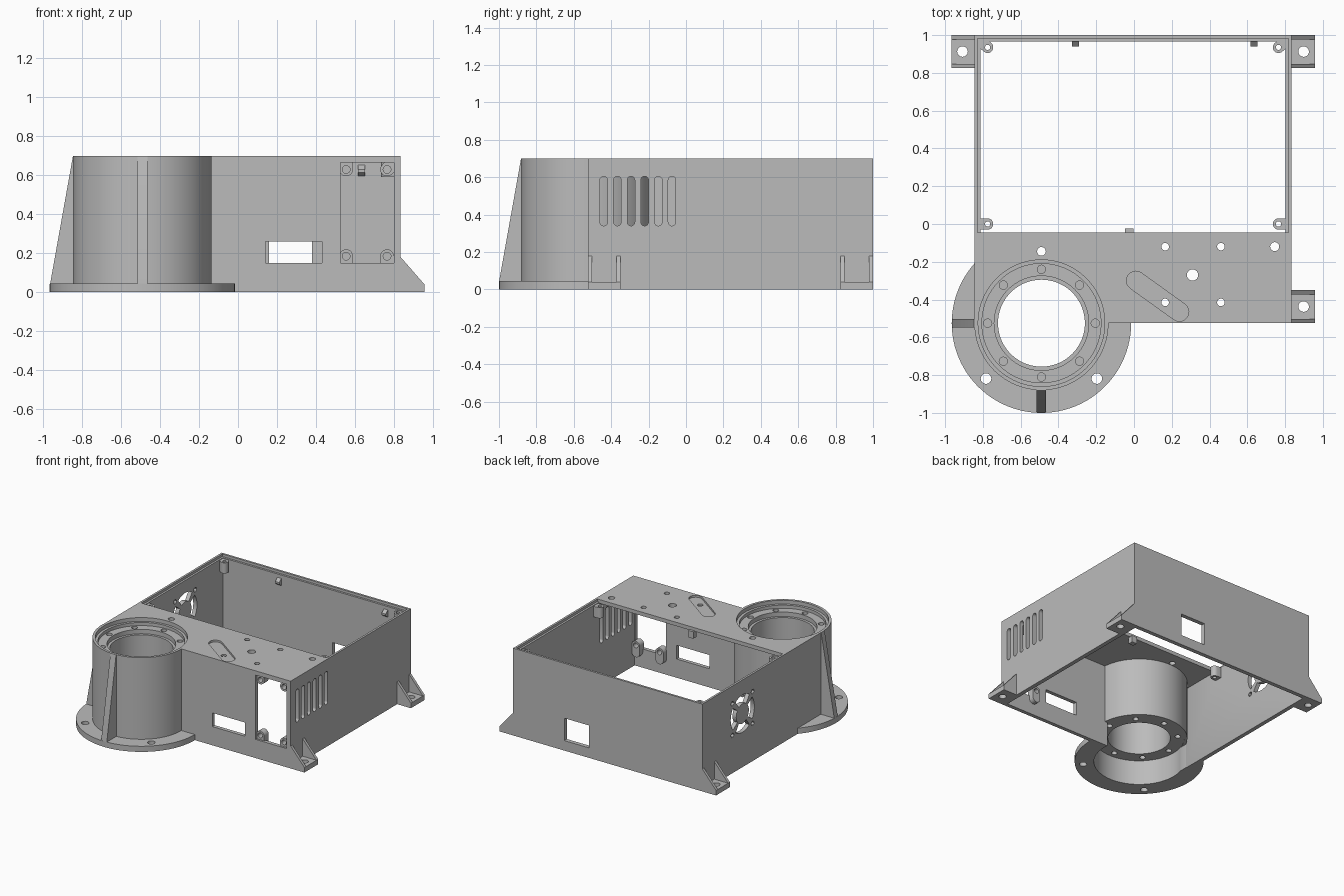
import bpy, bmesh, math
from math import cos, sin, pi, atan2

cube = bpy.data.objects.get("Cube")
if cube:
    bpy.data.objects.remove(cube, do_unlink=True)

grey = bpy.data.materials.new("matte grey")
grey.use_nodes = True
GREY = (0.5, 0.5, 0.5, 1)
grey.diffuse_color = GREY
grey.node_tree.nodes["Principled BSDF"].inputs["Base Color"].default_value = GREY


# ---- profiles ----
def circle(u, v, r, n=24):
    return [(u + r * cos(2 * pi * i / n), v + r * sin(2 * pi * i / n)) for i in range(n)]


def rect(u0, u1, v0, v1):
    return [(u0, v0), (u1, v0), (u1, v1), (u0, v1)]


def stadium(a, b, r, n=10):
    t = atan2(b[1] - a[1], b[0] - a[0])
    pts = []
    for c, start in ((b, t - pi / 2), (a, t + pi / 2)):
        pts += [(c[0] + r * cos(start + pi * i / n), c[1] + r * sin(start + pi * i / n))
                for i in range(n + 1)]
    return pts


def sector(u, v, r0, r1, a0, a1, n=10):
    angles = [a0 + (a1 - a0) * i / n for i in range(n + 1)]
    return ([(u + r1 * cos(a), v + r1 * sin(a)) for a in angles]
            + [(u + r0 * cos(a), v + r0 * sin(a)) for a in reversed(angles)])


# ---- solids ----
def prism(name, pts, axis, a, b):
    """Extrude a profile along an axis from a to b."""
    place = {"x": lambda p, w: (w, p[0], p[1]),
             "y": lambda p, w: (p[0], w, p[1]),
             "z": lambda p, w: (p[0], p[1], w)}[axis]
    bm = bmesh.new()
    low = [bm.verts.new(place(p, a)) for p in pts]
    high = [bm.verts.new(place(p, b)) for p in pts]
    bm.faces.new(low)
    bm.faces.new(high)
    for i in range(len(pts)):
        j = (i + 1) % len(pts)
        bm.faces.new((low[i], low[j], high[j], high[i]))
    bmesh.ops.recalc_face_normals(bm, faces=bm.faces)
    me = bpy.data.meshes.new(name)
    bm.to_mesh(me)
    bm.free()
    me.materials.append(grey)
    ob = bpy.data.objects.new(name, me)
    bpy.context.collection.objects.link(ob)
    return ob


def cut(ob, pts, axis, a, b):
    cutter = prism("cutter", pts, axis, a, b)
    cutter.hide_render = True
    mod = ob.modifiers.new("cut", "BOOLEAN")
    mod.operation = "DIFFERENCE"
    mod.solver = "EXACT"
    mod.object = cutter
    bpy.context.view_layer.objects.active = ob
    bpy.ops.object.modifier_apply(modifier=mod.name)
    bpy.data.objects.remove(cutter, do_unlink=True)


X0, X1, Y0, Y1, H = -0.845, 0.835, -0.525, 1.0, 0.7
CX, CY = -0.49, -0.525
PLATE_Y = -0.045

# ---- housing shell with half-covered top ----
housing = prism("housing", rect(X0, X1, Y0, Y1), "z", 0, H)
cut(housing, rect(X0 + 0.033, X1 - 0.033, Y0 + 0.03, Y1 - 0.033), "z", -0.1, 0.67)
cut(housing, rect(X0 + 0.033, X1 - 0.033, PLATE_Y, Y1 - 0.033), "z", 0.6, 0.8)
cut(housing, rect(X0 + 0.017, X1 - 0.017, PLATE_Y, Y1 - 0.017), "z", 0.68, 0.8)
cut(housing, circle(CX, CY, 0.35, 96), "z", -0.1, 0.8)

# holes and pocket in the top plate
for u, v, r in ((0.165, -0.12, 0.02), (0.46, -0.12, 0.02), (0.745, -0.12, 0.024),
                (0.46, -0.415, 0.02), (0.165, -0.415, 0.02), (0.31, -0.27, 0.03),
                (CX, -0.145, 0.023)):
    cut(housing, circle(u, v, r), "z", 0.6, 0.8)
cut(housing, stadium((0.01, -0.3), (0.24, -0.465), 0.05), "z", 0.685, 0.8)

# vent slots
for i in range(6):
    y = -0.44 + 0.073 * i
    cut(housing, stadium((y, 0.36), (y, 0.585), 0.02), "x", 0.75, 0.9)

# front and back openings
cut(housing, rect(0.14, 0.43, 0.15, 0.26), "y", -0.6, -0.45)
cut(housing, rect(0.525, 0.8, 0.15, 0.67 - 0.004), "y", -0.6, -0.45)
cut(housing, rect(0.16, 0.38, 0.08, 0.26), "y", 0.9, 1.1)

# fan grille on the side wall
FY, FZ = 0.49, 0.43
for k in range(4):
    mid = k * pi / 2
    cut(housing, sector(FY, FZ, 0.08, 0.15, mid - 0.62, mid + 0.62), "x", -0.9, -0.75)
    a = mid + pi / 4
    cut(housing, circle(FY + 0.18 * cos(a), FZ + 0.18 * sin(a), 0.018, 12), "x", -0.9, -0.75)

# ---- round tower with stepped bore ----
tower = prism("tower", circle(CX, CY, 0.355, 96), "z", 0, H)
for r, a, b in ((0.333, -0.1, 0.2), (0.335, 0.67, 0.8), (0.315, 0.645, 0.75),
                (0.25, 0.61, 0.75), (0.23, 0.1, 0.75)):
    cut(tower, circle(CX, CY, r, 96), "z", a, b)
cut(tower, rect(X0 + 0.036, 0, Y0 + 0.03, 0), "z", -0.1, 0.198)
for k in range(8):
    a = k * pi / 4
    u, v = CX + 0.285 * cos(a), CY + 0.285 * sin(a)
    cut(tower, circle(u, v, 0.022, 16), "z", 0.56, 0.75)
    cut(tower, circle(u, v, 0.022, 16), "z", 0.1, 0.28)

# ---- mounting flange, outside the housing only ----
flange = prism("flange", circle(CX, CY, 0.475, 96), "z", 0, 0.045)
cut(flange, circle(CX, CY, 0.333, 96), "z", -0.1, 0.1)
cut(flange, rect(X0 + 0.03, 0.1, Y0 + 0.025, 0.1), "z", -0.1, 0.1)
for a in (1.25 * pi, 1.75 * pi):
    cut(flange, circle(CX + 0.415 * cos(a), CY + 0.415 * sin(a), 0.028), "z", -0.1, 0.1)

# ---- tapered tower ribs ----
prism("front_rib", [(CY - 0.34, 0.02), (CY - 0.474, 0.02), (CY - 0.474, 0.045),
                    (CY - 0.357, H), (CY - 0.34, H)], "x", CX - 0.025, CX + 0.025)
prism("side_rib", [(CX - 0.34, 0.02), (CX - 0.474, 0.02), (CX - 0.474, 0.045),
                   (CX - 0.357, H), (CX - 0.34, H)], "y", CY - 0.022, CY + 0.022)


# ---- gusseted mounting feet ----
def foot(name, wall, s, y0):
    tip = wall + s * 0.122
    base = prism(name + "_base", rect(min(wall - s * 0.01, tip), max(wall - s * 0.01, tip),
                                      y0, y0 + 0.175), "z", 0, 0.04)
    cut(base, circle(wall + s * 0.063, y0 + 0.088, 0.028), "z", -0.1, 0.1)
    side = [(wall - s * 0.01, 0.01), (tip, 0.01), (tip, 0.04), (wall, 0.18), (wall - s * 0.01, 0.18)]
    for k, y in enumerate((y0, y0 + 0.153)):
        prism(f"{name}_gusset_{k + 1}", side, "y", y, y + 0.022)


foot("front_foot", X1, 1, Y0)
foot("back_left_foot", X1, 1, Y1 - 0.175)
foot("back_right_foot", X0, -1, Y1 - 0.175)

# ---- lid screw bosses in the corners ----
for k, (s, y, t) in enumerate(((-1, 0.935, 1), (1, 0.935, 1), (-1, 0.0, 0), (1, 0.0, 0))):
    x = -0.005 + s * 0.77
    end = (x + s * 0.04, y + 0.035 * t)
    boss = prism(f"lid_boss_{k + 1}", stadium((x, y), end, 0.03), "z", 0.59, 0.675)
    cut(boss, circle(x, y, 0.014, 16), "z", 0.5, 0.8)

# ---- screw lugs in the corners of the front opening ----
for k, (x, z, dx, dz) in enumerate(((0.555, 0.63, 0, 0.03), (0.765, 0.63, 0.03, 0.03),
                                    (0.555, 0.185, 0, -0.06), (0.765, 0.185, 0, -0.06))):
    lug = prism(f"panel_lug_{k + 1}", stadium((x, z), (x + dx, z + dz), 0.035),
                "y", Y0 + 0.015, Y0 + 0.07)
    cut(lug, circle(x, z, 0.02, 16), "y", -0.6, -0.4)

# ---- small lid catches ----
for k, x in enumerate((-0.31, 0.635)):
    prism(f"back_catch_{k + 1}", [(Y1 - 0.025, 0.66), (Y1 - 0.06, 0.63), (Y1 - 0.06, 0.615),
                                  (Y1 - 0.025, 0.59)], "x", x - 0.018, x + 0.018)
prism("plate_catch", rect(-0.048, -0.003, PLATE_Y - 0.02, PLATE_Y + 0.02), "z", 0.62, 0.675)

# ---- smooth round surfaces, sharp edges ----
for ob in [o for o in bpy.context.scene.objects if o.type == "MESH"]:
    bpy.ops.object.select_all(action="DESELECT")
    ob.select_set(True)
    bpy.context.view_layer.objects.active = ob
    bpy.ops.object.shade_smooth_by_angle(angle=math.radians(30))
